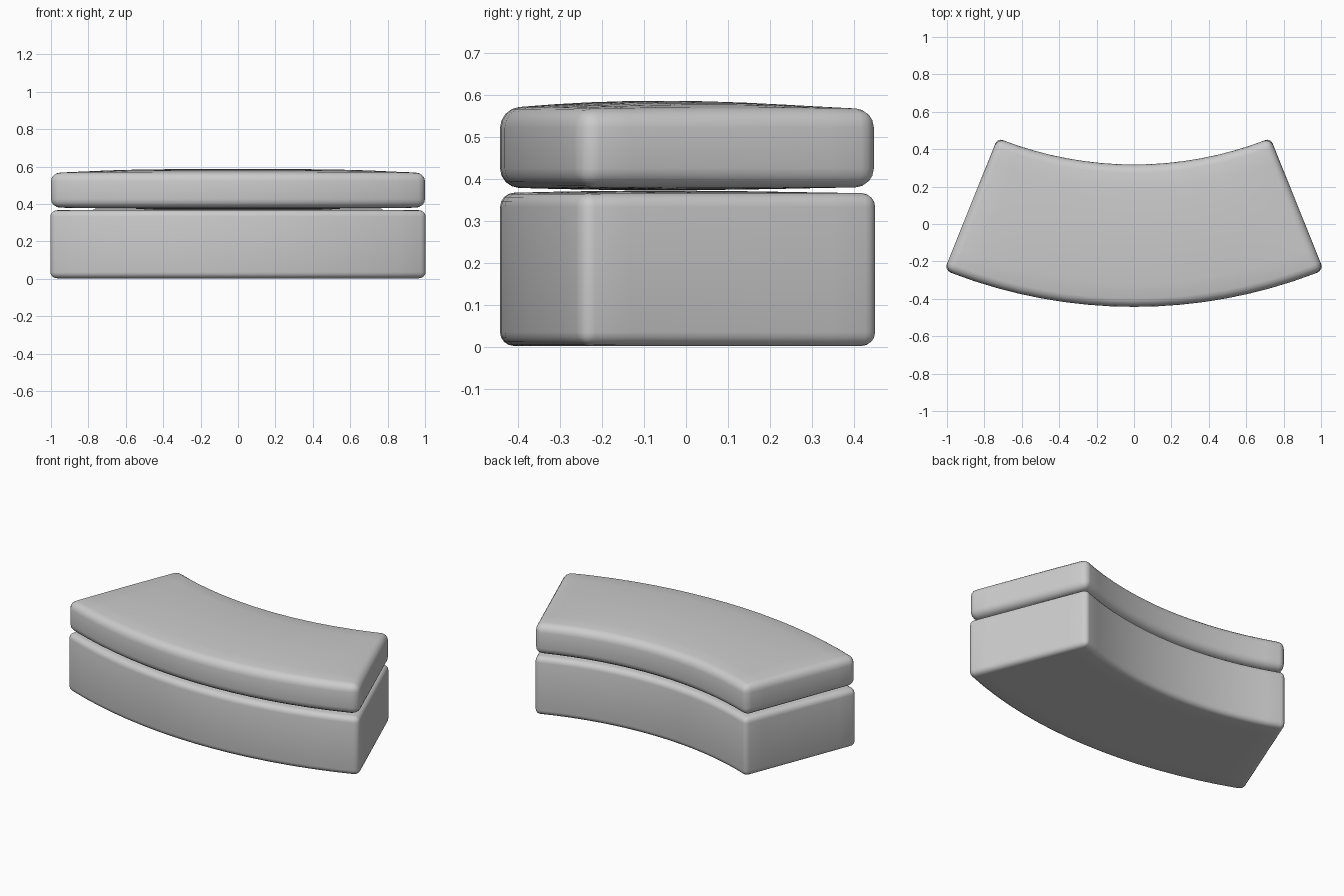
import bpy, bmesh, math
from mathutils import Vector

if "Cube" in bpy.data.objects:
    bpy.data.objects.remove(bpy.data.objects["Cube"])

CENTRE_Y = 2.275            # centre of the bench curve
R_OUT, R_IN = 2.718, 1.957  # front and back radii
HALF_ANGLE = math.radians(21.9)
R_MID = (R_OUT + R_IN) / 2


def curved_block(name, z0, z1, bevel, dome_top, dome_bottom):
    """Rounded, slightly puffed box bent around the curve centre."""
    hx, hy, hz = HALF_ANGLE * R_MID, (R_OUT - R_IN) / 2, (z1 - z0) / 2
    bm = bmesh.new()
    bmesh.ops.create_cube(bm, size=2)
    bmesh.ops.scale(bm, vec=(hx, hy, hz), verts=bm.verts)
    bmesh.ops.bevel(bm, geom=bm.edges[:], offset=bevel, segments=4,
                    profile=0.5, affect='EDGES')

    # loop cuts so the block can bend and puff
    def cut(axis, half, count):
        for i in range(1, count):
            co, no = Vector((0, 0, 0)), Vector((0, 0, 0))
            co[axis] = (half - bevel) * (2 * i / count - 1)
            no[axis] = 1
            bmesh.ops.bisect_plane(bm, geom=bm.verts[:] + bm.edges[:] + bm.faces[:],
                                   dist=1e-5, plane_co=co, plane_no=no)
    cut(0, hx, 16)
    cut(1, hy, 8)

    # puff, then bend
    for v in bm.verts:
        x, y, z = v.co
        puff = (1 - (x / hx) ** 4) * (1 - (y / hy) ** 2)
        t = z / hz
        z += puff * (dome_top * max(t, 0) + dome_bottom * min(t, 0))
        a, r = x / R_MID, R_MID - y
        v.co = (r * math.sin(a), CENTRE_Y - r * math.cos(a), z + (z0 + z1) / 2)
    bmesh.ops.recalc_face_normals(bm, faces=bm.faces[:])
    mesh = bpy.data.meshes.new(name)
    bm.to_mesh(mesh)
    bm.free()
    obj = bpy.data.objects.new(name, mesh)
    bpy.context.collection.objects.link(obj)
    bpy.ops.object.select_all(action='DESELECT')
    obj.select_set(True)
    bpy.context.view_layer.objects.active = obj
    bpy.ops.object.shade_smooth_by_angle(angle=math.radians(40))
    return obj


# base and seat cushion
curved_block("bench_base", 0.003, 0.367, 0.033, 0.006, 0.0)
curved_block("seat_cushion", 0.381, 0.568, 0.045, 0.019, 0.007)
